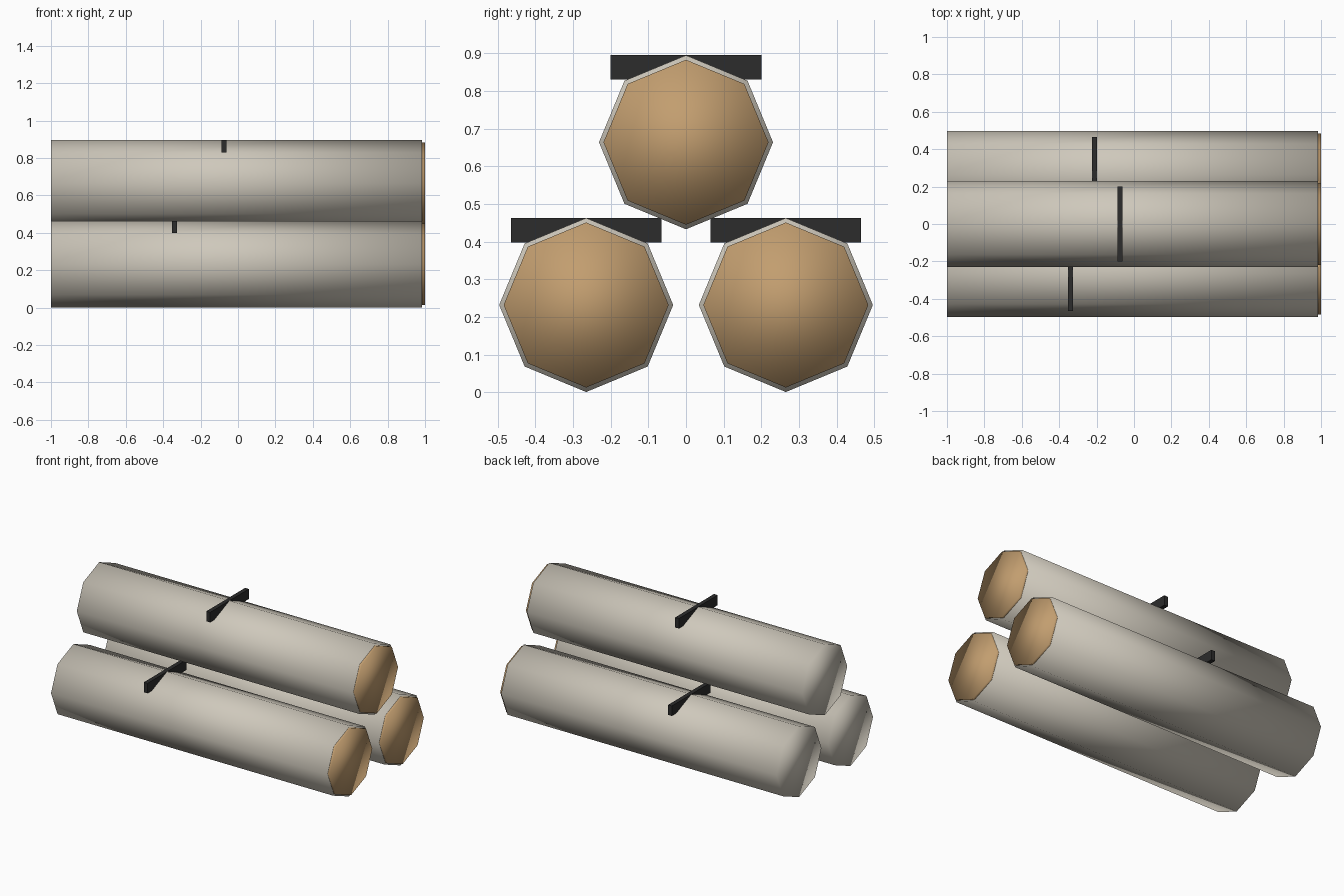
import bpy
from math import pi

if "Cube" in bpy.data.objects:
    bpy.data.objects.remove(bpy.data.objects["Cube"], do_unlink=True)


def material(name, color):
    m = bpy.data.materials.new(name)
    m.use_nodes = True
    m.diffuse_color = (*color, 1)
    m.node_tree.nodes["Principled BSDF"].inputs["Base Color"].default_value = (*color, 1)
    return m


bark = material("pale bark", (0.62, 0.58, 0.50))
cut_wood = material("cut wood", (0.54, 0.34, 0.16))
mark = material("dark bark mark", (0.025, 0.025, 0.025))


def octagon_rod(name, radius, x0, x1, y, z, mat):
    """Eight-sided rod along x with a corner pointing straight up."""
    bpy.ops.mesh.primitive_cylinder_add(
        vertices=8, radius=radius, depth=x1 - x0,
        location=((x0 + x1) / 2, y, z), rotation=(0, pi / 2, 0))
    rod = bpy.context.object
    rod.name = name
    rod.data.materials.append(mat)
    bpy.ops.object.shade_smooth()


def bark_mark(name, x, y, top):
    """Flat bar lying across the ridge of a log."""
    bpy.ops.mesh.primitive_cube_add(size=1, location=(x, y, top - 0.0325))
    bar = bpy.context.object
    bar.name = name
    bar.scale = (0.027, 0.4, 0.065)
    bar.data.materials.append(mark)


RADIUS = 0.231

# Three stacked logs: name, y, z of axis, x of the dark mark
for name, y, z, mark_x in (("front", -0.265, 0.232, -0.34),
                           ("back", 0.265, 0.232, -0.21),
                           ("top", 0, 0.664, -0.075)):
    octagon_rod(name + "_log", RADIUS, -1, 0.985, y, z, bark)
    octagon_rod(name + "_log_cut_end", 0.219, 0.97, 1, y, z, cut_wood)
    bark_mark(name + "_log_mark", mark_x, y, z + RADIUS)
